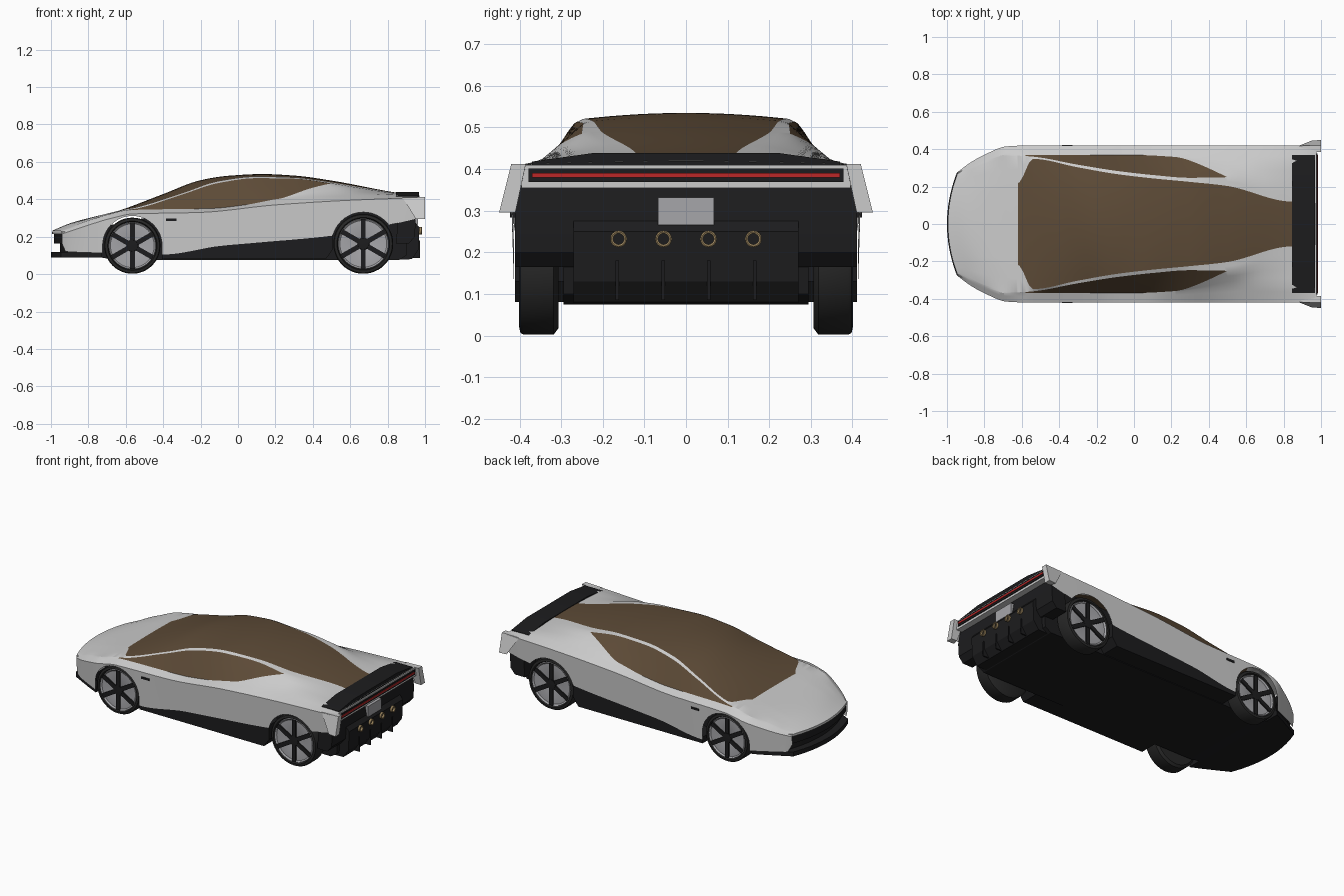
import bpy, bmesh, math
from mathutils import Vector, Matrix

if "Cube" in bpy.data.objects:
    bpy.data.objects.remove(bpy.data.objects["Cube"])


def material(name, r, g, b):
    m = bpy.data.materials.new(name)
    m.diffuse_color = (r, g, b, 1)
    m.use_nodes = True
    m.node_tree.nodes["Principled BSDF"].inputs["Base Color"].default_value = m.diffuse_color
    return m


SILVER = material("silver_paint", 0.62, 0.63, 0.65)
GLASS = material("bronze_glass", 0.11, 0.07, 0.038)
BLACK = material("black_trim", 0.012, 0.012, 0.013)
RUBBER = material("rubber", 0.02, 0.02, 0.02)
RIM = material("rim_metal", 0.38, 0.38, 0.4)
RED = material("red_light", 0.5, 0.02, 0.02)
GOLD = material("exhaust_metal", 0.35, 0.25, 0.12)


def finish(name, bm, mat, angle=28):
    bmesh.ops.remove_doubles(bm, verts=bm.verts, dist=1e-5)
    bmesh.ops.dissolve_degenerate(bm, edges=bm.edges, dist=1e-6)
    bmesh.ops.recalc_face_normals(bm, faces=bm.faces)
    me = bpy.data.meshes.new(name)
    bm.to_mesh(me)
    bm.free()
    me.shade_smooth()
    me.set_sharp_from_angle(angle=math.radians(angle))
    me.materials.append(mat)
    ob = bpy.data.objects.new(name, me)
    bpy.context.collection.objects.link(ob)
    return ob


def prism(name, pts, axis, lo, hi, mat):
    """Extrude a 2D outline along one axis."""
    put = {'x': lambda a, b, d: (d, a, b), 'y': lambda a, b, d: (a, d, b),
           'z': lambda a, b, d: (a, b, d)}[axis]
    bm = bmesh.new()
    f = bm.faces.new([bm.verts.new(put(a, b, lo)) for a, b in pts])
    ext = bmesh.ops.extrude_face_region(bm, geom=[f])['geom']
    move = Vector(put(0, 0, hi - lo))
    bmesh.ops.translate(bm, vec=move, verts=[v for v in ext if isinstance(v, bmesh.types.BMVert)])
    if f.is_valid and len(bm.faces) == len(pts) + 1:
        bm.faces.new(list(f.verts))
    return finish(name, bm, mat)


def box(name, x, y, z, mat):
    return prism(name, [(x[0], y[0]), (x[1], y[0]), (x[1], y[1]), (x[0], y[1])], 'z', z[0], z[1], mat)


def line(*pts):
    """Smooth feature line: x -> (y, z), without overshoot."""
    def slopes(k):
        d = [(q[k] - p[k]) / (q[0] - p[0]) for p, q in zip(pts, pts[1:])]
        mid = [2 * a * b / (a + b) if a * b > 0 else 0 for a, b in zip(d, d[1:])]
        return [d[0]] + mid + [d[-1]]
    ms = {1: slopes(1), 2: slopes(2)}

    def at(x):
        i = 0
        while i < len(pts) - 2 and x > pts[i + 1][0]:
            i += 1
        p, q = pts[i], pts[i + 1]
        h = q[0] - p[0]
        t = min(max((x - p[0]) / h, 0), 1)
        return Vector([(2*t**3 - 3*t*t + 1) * p[k] + (t**3 - 2*t*t + t) * h * ms[k][i]
                       + (3*t*t - 2*t**3) * q[k] + (t**3 - t*t) * h * ms[k][i + 1] for k in (1, 2)])
    return at


# Feature lines of the right half, nose to tail
centre = line((-.94, 0, .232), (-.85, 0, .275), (-.62, 0, .345), (-.4, 0, .428), (-.2, 0, .502),
              (-.05, 0, .526), (.13, 0, .535), (.3, 0, .527), (.5, 0, .5), (.84, 0, .437), (.97, 0, .42))
inner = line((-.94, .2, .231), (-.8, .21, .292), (-.62, .22, .342), (-.54, .348, .358), (-.3, .303, .431),
             (-.1, .268, .497), (.1, .244, .521), (.3, .225, .516), (.5, .203, .49), (.845, .12, .434), (.97, .12, .418))
outer = line((-.94, .25, .23), (-.8, .325, .287), (-.62, .365, .338), (-.54, .36, .351), (-.3, .317, .425),
             (-.1, .285, .488), (.1, .262, .513), (.3, .247, .51), (.5, .25, .485), (.7, .21, .452),
             (.845, .2, .431), (.97, .2, .417))
belt = line((-.94, .265, .229), (-.8, .335, .283), (-.68, .37, .323), (-.54, .37, .344), (-.15, .37, .351),
            (.05, .368, .372), (.2, .36, .4), (.4, .345, .425), (.6, .33, .43), (.84, .335, .424), (.97, .37, .413))
crease = line((-.94, .28, .215), (-.88, .325, .235), (-.8, .37, .262), (-.68, .415, .298), (-.56, .42, .322),
              (-.2, .42, .33), (.2, .42, .37), (.6, .42, .395), (.97, .42, .409))
sill = line((-.94, .275, .165), (-.92, .295, .12), (-.8, .362, .115), (-.68, .405, .11), (-.4, .413, .105),
            (-.1, .413, .15), (.1, .413, .168), (.5, .413, .205), (.84, .415, .27), (.97, .415, .3))

WHEELS = [(-.565, .152, .15), (.67, .162, .16)]
ARCHES = [(x, z, r + .009) for x, z, r in WHEELS]


def lower(x):
    """Lower edge of the side skin, following the wheel arches."""
    s, c = sill(x), crease(x)
    z = s.y
    for cx, cz, r in ARCHES:
        if abs(x - cx) <= r + 1e-6:
            z = max(z, cz + math.sqrt(max(r * r - (x - cx) ** 2, 0)))
    return s.lerp(c, min((z - s.y) / (c.y - s.y), .97))


def glass_low(x):
    return belt(x).lerp(outer(x), min(max((x - .22) / .28, 0), 1) ** 1.6)


STATIONS = [-.94 + 1.91 * i / 110 for i in range(111)] + [-.62, -.58, -.54, .22, .5, .845]
for cx, cz, r in ARCHES:
    STATIONS += [cx + r * math.cos(math.pi * k / 20) for k in range(21)] + [cx - r - .001, cx + r + .001]


def strip(bm, a, b, x0=-.94, x1=.97, n=3, crown=False):
    """Mirrored surface between two feature lines."""
    xs = sorted(x for x in STATIONS if x0 - 1e-6 <= x <= x1 + 1e-6)
    for s in (1, -1):
        rows = []
        for x in xs:
            p, q, row = a(x), b(x), []
            for k in range(n + 1):
                t = k / n
                y, z = p.lerp(q, t)
                if crown:
                    z = p.y + (q.y - p.y) * t * t
                bow = .055 * (1 - min(y / .28, 1) ** 2) * max(0, 1 - (x + .94) / .3)
                row.append(bm.verts.new((x - bow, s * y, z)))
            rows.append(row)
        for r0, r1 in zip(rows, rows[1:]):
            for k in range(n):
                f = [r0[k], r1[k], r1[k + 1], r0[k + 1]]
                bm.faces.new(f if s < 0 else f[::-1])


# Painted body
bm = bmesh.new()
strip(bm, crease, lower, n=4)
strip(bm, belt, crease)
strip(bm, outer, belt, x1=-.58)
strip(bm, glass_low, belt, x0=.22, x1=.5)
strip(bm, outer, belt, x0=.5)
strip(bm, inner, outer, n=2)
strip(bm, centre, inner, x1=-.62, n=6, crown=True)
strip(bm, centre, inner, x0=.845, n=6, crown=True)
finish("body_panels", bm, SILVER)

# Glass
bm = bmesh.new()
strip(bm, centre, inner, -.62, .845, n=8, crown=True)
finish("windscreen_and_roof_glass", bm, GLASS)
bm = bmesh.new()
strip(bm, outer, glass_low, -.58, .5)
finish("side_windows", bm, GLASS)


# Nose slabs share one bowed plan outline
def nose_slab(name, z0, z1, dx, mat, inset=0):
    ys = [-.275 + .55 * i / 16 for i in range(17)]
    pts = [(-.933 - .055 * (1 - (y / .28) ** 2) + dx, y) for y in ys]
    pts += [(-.8, .352 - inset), (-.73, .385 - inset), (-.73, -.385 + inset), (-.8, -.352 + inset)]
    return prism(name, pts, 'z', z0, z1, mat)


nose_slab("nose_lip", .214, .229, -.006, SILVER)
nose_slab("front_grille", .165, .214, .003, BLACK)
nose_slab("front_bumper", .1, .165, .035, BLACK, .01)
nose_slab("front_splitter", .09, .118, -.012, BLACK)

# Dark underbody, skirts and tail
prism("underbody", [(-.74, .09), (-.66, .077), (.86, .075), (.9, .1), (.92, .36), (.6, .38), (-.5, .3), (-.74, .25)],
      'y', -.295, .295, BLACK)
prism("side_skirts", [(-.405, .08), (.47, .08), (.505, .13), (.505, .22), (.1, .18), (-.1, .16), (-.405, .12)],
      'y', -.411, .411, BLACK)
prism("rear_bumper", [(.845, .165), (.915, .165), (.945, .2), (.95, .28), (.935, .36), (.86, .36)],
      'y', -.411, .411, BLACK)
prism("diffuser", [(.82, .076), (.93, .08), (.965, .13), (.97, .25), (.93, .3), (.82, .3)],
      'y', -.27, .27, BLACK)
for i in range(4):
    y = -.165 + .11 * i
    box(f"diffuser_fin_{i}", (.9, .972), (y - .004, y + .004), (.085, .18), BLACK)
prism("rear_spoiler", [(-.37, .4), (.37, .4), (.37, .418), (.22, .439), (-.22, .439), (-.37, .418)],
      'x', .845, .968, BLACK)
box("tail_band", (.93, .975), (-.395, .395), (.355, .41), SILVER)
box("tail_panel", (.97, .98), (-.378, .378), (.369, .401), BLACK)
box("tail_light", (.975, .984), (-.37, .37), (.38, .39), RED)
box("number_plate", (.94, .962), (-.067, .067), (.265, .332), RIM)

# Winglets at the rear corners
for s in (1, -1):
    bm = bmesh.new()
    top = [(.88, .418, .409), (1, .42, .412), (1, .385, .412), (.93, .385, .409)]
    low = [(.95, .446, .296), (1, .449, .296), (1, .41, .296), (.96, .41, .296)]
    a, b = [[bm.verts.new((x, s * y, z)) for x, y, z in ring] for ring in (top, low)]
    bm.faces.new(a)
    bm.faces.new(b)
    for i in range(4):
        j = (i + 1) % 4
        bm.faces.new((a[i], a[j], b[j], b[i]))
    finish("winglet", bm, SILVER)
    # Fender vent
    box("fender_vent", (-.385, -.33), sorted((s * .41, s * .423)), (.284, .297), BLACK)


def lathe(name, profile, pos, turn, mat, seg=48):
    """Revolve an (axial, radius) profile about local y."""
    bm = bmesh.new()
    rings = [[bm.verts.new((r * math.cos(2 * math.pi * k / seg), a, r * math.sin(2 * math.pi * k / seg)))
              for k in range(seg)] for a, r in profile]
    for p, q in zip(rings, rings[1:]):
        for k in range(seg):
            bm.faces.new((p[k], p[k - 1], q[k - 1], q[k]))
    bmesh.ops.transform(bm, matrix=Matrix.Translation(pos) @ Matrix.Rotation(turn, 4, 'Z'), verts=bm.verts)
    return finish(name, bm, mat, 35)


# Exhaust pipes
for y in (-.162, -.054, .054, .162):
    lathe("exhaust", [(0, .013), (.025, .013), (.027, .017), (.025, .02), (0, .02)],
          (.957, y, .232), -math.pi / 2, GOLD, 24)

# Wheels: tyre, rim disc, six dark spokes and hub
for x, z, r in WHEELS:
    for s in (1, -1):
        pos, turn = (x, s * .354, z), 0 if s > 0 else math.pi
        lathe("tyre", [(-.047, 0), (-.047, .9 * r), (-.036, r), (.036, r), (.044, .97 * r),
                       (.047, .88 * r), (.03, .84 * r), (.03, 0)], pos, turn, RUBBER)
        lathe("rim", [(.028, 0), (.036, .015), (.036, .78 * r), (.042, .83 * r), (.03, .85 * r)], pos, turn, RIM)
        lathe("hub", [(.03, .034), (.045, .03), (.047, 0)], pos, turn, BLACK, 24)
        bm = bmesh.new()
        for k in range(6):
            m = Matrix.Rotation(k * math.pi / 3 + math.pi / 6, 4, 'Y') @ Matrix.Translation((.43 * r, .038, 0))
            bmesh.ops.create_cube(bm, size=1, matrix=m @ Matrix.Diagonal((.8 * r, .012, .026, 1)))
        bmesh.ops.transform(bm, matrix=Matrix.Translation(pos) @ Matrix.Rotation(turn, 4, 'Z'), verts=bm.verts)
        finish("spokes", bm, BLACK)
